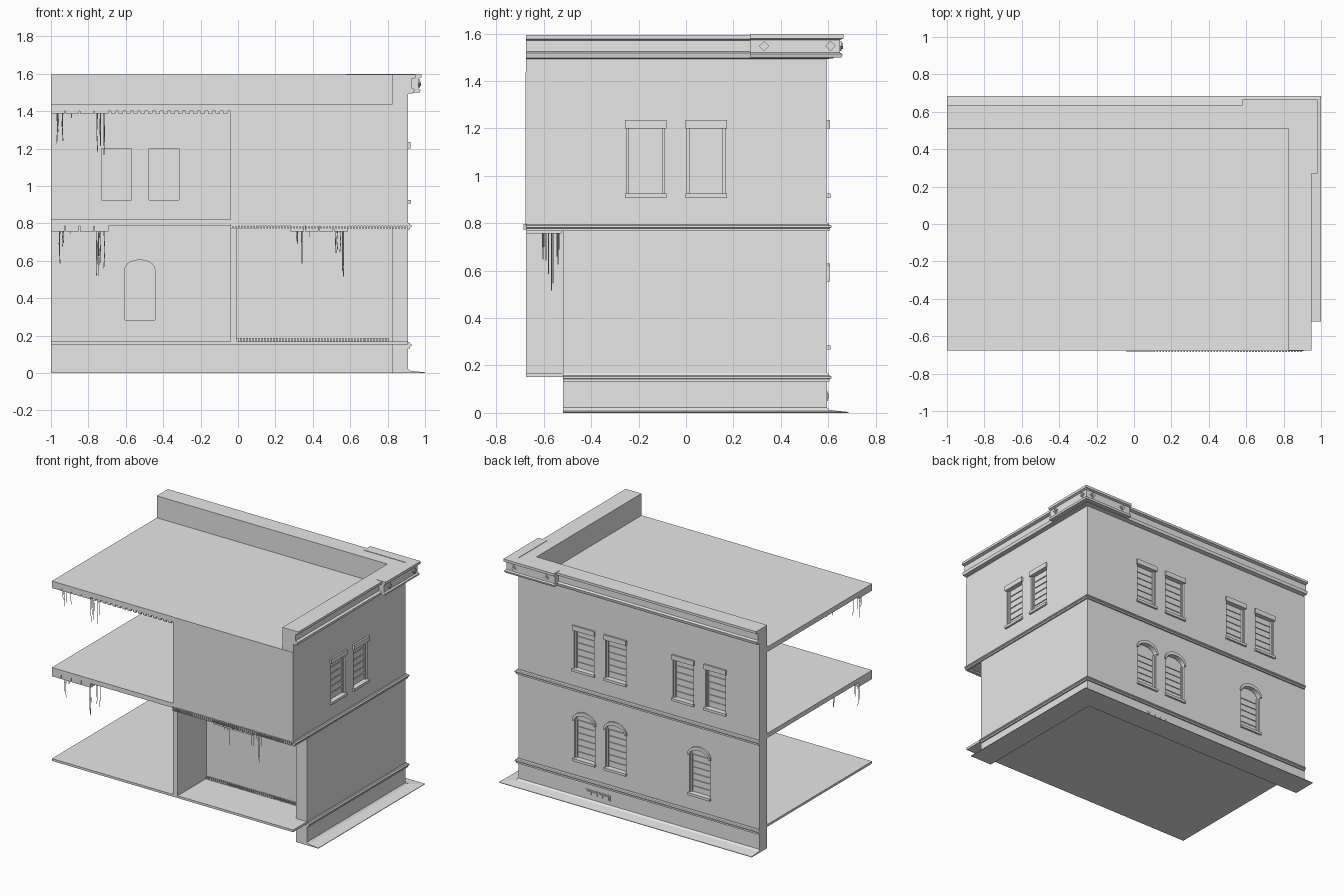
import bpy, bmesh, math, random

random.seed(4)
if "Cube" in bpy.data.objects:
    bpy.data.objects.remove(bpy.data.objects["Cube"], do_unlink=True)

GREY = (0.8, 0.8, 0.8, 1)
mat = bpy.data.materials.new("plain_grey")
mat.use_nodes = True
mat.diffuse_color = GREY
mat.node_tree.nodes["Principled BSDF"].inputs["Base Color"].default_value = GREY

LEFT, FRONT = -1.0, -0.675        # open ends of the building
CX, CY = 0.91, 0.595              # outer wall corner
THICK = 0.085
parts = {}                        # one bmesh per named part


def part(name):
    return parts.setdefault(name, bmesh.new())


def loft(name, rings):
    """Skin closed rings of points and cap both ends."""
    bm = part(name)
    rings = [[bm.verts.new(p) for p in ring] for ring in rings]
    n = len(rings[0])
    faces = [bm.faces.new(rings[0]), bm.faces.new(rings[-1])]
    for a, b in zip(rings, rings[1:]):
        for i in range(n):
            j = (i + 1) % n
            faces.append(bm.faces.new((a[i], a[j], b[j], b[i])))
    bmesh.ops.recalc_face_normals(bm, faces=faces)


def box(name, x0, x1, y0, y1, z0, z1):
    loft(name, [[(x0, y0, z), (x1, y0, z), (x1, y1, z), (x0, y1, z)] for z in (z0, z1)])


def corner_sweep(name, profile, start_y=FRONT, end_x=LEFT):
    """Run an (outward, height) profile along the right wall, round the corner, along the back."""
    loft(name, [[(CX + o, start_y, z) for o, z in profile],
                [(CX + o, CY + o, z) for o, z in profile],
                [(end_x, CY + o, z) for o, z in profile]])


def on_wall(name, wall, outline, d0, d1):
    """Extrude a (along, height) outline out of the back or right wall."""
    def place(u, z, d):
        return (u, CY + d, z) if wall == "back" else (CX + d, u, z)
    loft(name, [[place(u, z, d) for u, z in outline] for d in (d0, d1)])


def rect(u0, u1, z0, z1):
    return [(u0, z0), (u1, z0), (u1, z1), (u0, z1)]


def arc(c, half, spring, rise, n=10):
    return [(c + half * math.cos(math.pi * i / n), spring + rise * math.sin(math.pi * i / n))
            for i in range(n + 1)]


def window(wall, c, z0, z1, arched=False):
    """Boarded window in a through opening, with frame, sill and head."""
    half, rise = 0.08, 0.05
    tag = "lower" if arched else "upper"
    if arched:
        spring = z1 - rise
        outline = [(c - half, z0), (c + half, z0)] + arc(c, half, spring, rise)
        hood = arc(c, half + 0.012, spring, rise + 0.025) + arc(c, half - 0.002, spring, rise)[::-1]
        on_wall("window_arches", wall, hood, -0.005, 0.012)
    else:
        spring = z1
        outline = rect(c - half, c + half, z0, z1)
        on_wall("window_lintels", wall, rect(c - 0.088, c + 0.088, z1, z1 + 0.035), -0.005, 0.012)
    on_wall(tag + "_cutter", wall, outline, -0.15, 0.05)
    on_wall("window_panels", wall, outline, -0.055, -0.025)
    on_wall("window_sills", wall, rect(c - 0.088, c + 0.088, z0 - 0.018, z0), -0.02, 0.014)
    for s in (-1, 1):
        u = sorted((c + s * half, c + s * (half - 0.01)))
        on_wall("window_frames", wall, rect(*u, z0, spring), -0.026, -0.012)
    boards = 6
    step = (spring - z0) / boards
    for i in range(boards):
        z = z0 + i * step
        on_wall("window_boards", wall, rect(c - 0.066, c + 0.066, z + 0.003, z + step - 0.003),
                -0.026, -0.019)


# Outer walls: the lower storey stops short of the front
corner_sweep("lower_walls", [(-THICK, 0), (0, 0), (0, 0.785), (-THICK, 0.785)], start_y=-0.52)
corner_sweep("upper_walls", [(-THICK, 0.785), (0, 0.785), (0, 1.49), (-THICK, 1.49)])

# Windows
for c in (0.39, 0.14, -0.395, -0.65):
    window("back", c, 0.925, 1.2)
for c in (-0.17, 0.085):
    window("right", c, 0.925, 1.2)
for c in (0.385, 0.14, -0.525):
    window("back", c, 0.285, 0.605, arched=True)

# Mouldings, pavement skirt, parapet and its corner block
def band(name, z, start_y):
    corner_sweep(name, [(-0.005, z), (0.01, z), (0.01, z + 0.01), (0.018, z + 0.014),
                        (0.018, z + 0.022), (0.01, z + 0.026), (0.006, z + 0.034),
                        (-0.005, z + 0.034)], start_y)


band("storey_band", 0.768, FRONT)
band("base_band", 0.132, -0.52)
corner_sweep("pavement_skirt", [(0, 0), (0.09, 0), (0.09, 0.004), (0.012, 0.012), (0, 0.022)], -0.52)
corner_sweep("parapet", [(-THICK, 1.4), (-0.002, 1.4), (-0.002, 1.493), (0.03, 1.497), (0.035, 1.518),
                         (0.018, 1.524), (0.018, 1.572), (0.04, 1.578), (0.04, 1.595),
                         (-THICK, 1.595)])
corner_sweep("parapet_corner_block",
             [(0, 1.5), (0.062, 1.5), (0.066, 1.514), (0.055, 1.52), (0.055, 1.574),
              (0.07, 1.58), (0.07, 1.598), (0, 1.598)], start_y=0.27, end_x=0.58)

# Diamond studs on the corner block
for wall, spots in (("right", (0.33, 0.61)), ("back", (0.65, 0.91))):
    for u in spots:
        for r, d in ((0.022, 0.062), (0.012, 0.068)):
            on_wall("diamond_studs", wall, [(u - r, 1.548), (u, 1.548 - r), (u + r, 1.548),
                                            (u, 1.548 + r)], 0.05, d)

# Vent grille in the base of the back wall
on_wall("vent_plate", "back", rect(0.18, 0.375, 0.05, 0.09), -0.005, 0.004)
for i in range(4):
    u = 0.19 + i * 0.046
    on_wall("vent_slats", "back", rect(u, u + 0.036, 0.058, 0.082), 0.003, 0.009)

# Floors and roof
inner_x, inner_y = CX - THICK, CY - THICK
box("ground_floor", LEFT, CX - 0.001, FRONT, inner_y, 0.152, 0.168)
box("middle_floor", LEFT, inner_x, FRONT, inner_y, 0.787, 0.82)
box("roof", LEFT, inner_x, FRONT, inner_y, 1.402, 1.438)

# Inner walls
box("partition_wall", -0.04, -0.005, FRONT, inner_y, 0.168, 0.787)
box("upper_partition_wall", -0.04, -0.005, FRONT, inner_y, 0.82, 1.402)
box("upper_front_wall", -0.04, CX, FRONT - 0.003, FRONT + 0.03, 0.787, 1.438)
box("recessed_room_wall", -0.005, inner_x, -0.35, -0.32, 0.168, 0.787)


# Rows of broken brick teeth
def teeth(name, x0, x1, y0, y1, z0, z1, pitch=0.016):
    for i in range(int((x1 - x0) / pitch)):
        x = x0 + i * pitch
        box(name, x, x + pitch * 0.6, y0, y1, z0, z1)


teeth("front_wall_teeth", -0.04, CX, -0.685, -0.66, 0.772, 0.798)
teeth("room_wall_teeth", -0.005, inner_x, -0.36, -0.349, 0.168, 0.188)
teeth("roof_edge_teeth", LEFT, -0.04, FRONT, FRONT + 0.012, 1.388, 1.403, 0.04)


# Broken ceiling pieces with hanging wires
def debris(x, z):
    for i in range(4):
        u = x + i * 0.078
        box("ceiling_tiles", u, u + 0.073, FRONT, -0.525, z - 0.033, z)
    for centre, count, longest in ((0.05, 5, 0.17), (0.115, 1, 0.03), (0.265, 7, 0.24)):
        for k in range(count):
            wx = x + centre + random.uniform(-0.022, 0.022)
            wy = random.uniform(-0.61, -0.535)
            drop = longest * random.uniform(0.3, 1)
            lean = random.uniform(-0.006, 0.006)
            r = 0.002
            loft("hanging_wires", [[(cx - r, wy, h), (cx, wy - r, h), (cx + r, wy, h), (cx, wy + r, h)]
                                   for cx, h in ((wx, z - 0.02), (wx + lean, z - 0.035 - drop / 2),
                                                 (wx, z - 0.035 - drop))])


debris(LEFT, 1.422)
debris(LEFT, 0.79)
debris(0.28, 0.79)

# Turn every part into an object
objects = {}
for name, bm in parts.items():
    mesh = bpy.data.meshes.new(name)
    bm.to_mesh(mesh)
    bm.free()
    mesh.materials.append(mat)
    objects[name] = bpy.data.objects.new(name, mesh)
    bpy.context.scene.collection.objects.link(objects[name])

# Cut the window openings and drop the cutters
for storey in ("lower", "upper"):
    wall, cutter = objects[storey + "_walls"], objects[storey + "_cutter"]
    cutter.hide_render = True
    mod = wall.modifiers.new("openings", "BOOLEAN")
    mod.operation, mod.solver, mod.object = "DIFFERENCE", "EXACT", cutter
    graph = bpy.context.evaluated_depsgraph_get()
    cut = bpy.data.meshes.new_from_object(wall.evaluated_get(graph))
    wall.modifiers.clear()
    wall.data = cut
    bpy.data.objects.remove(cutter, do_unlink=True)
